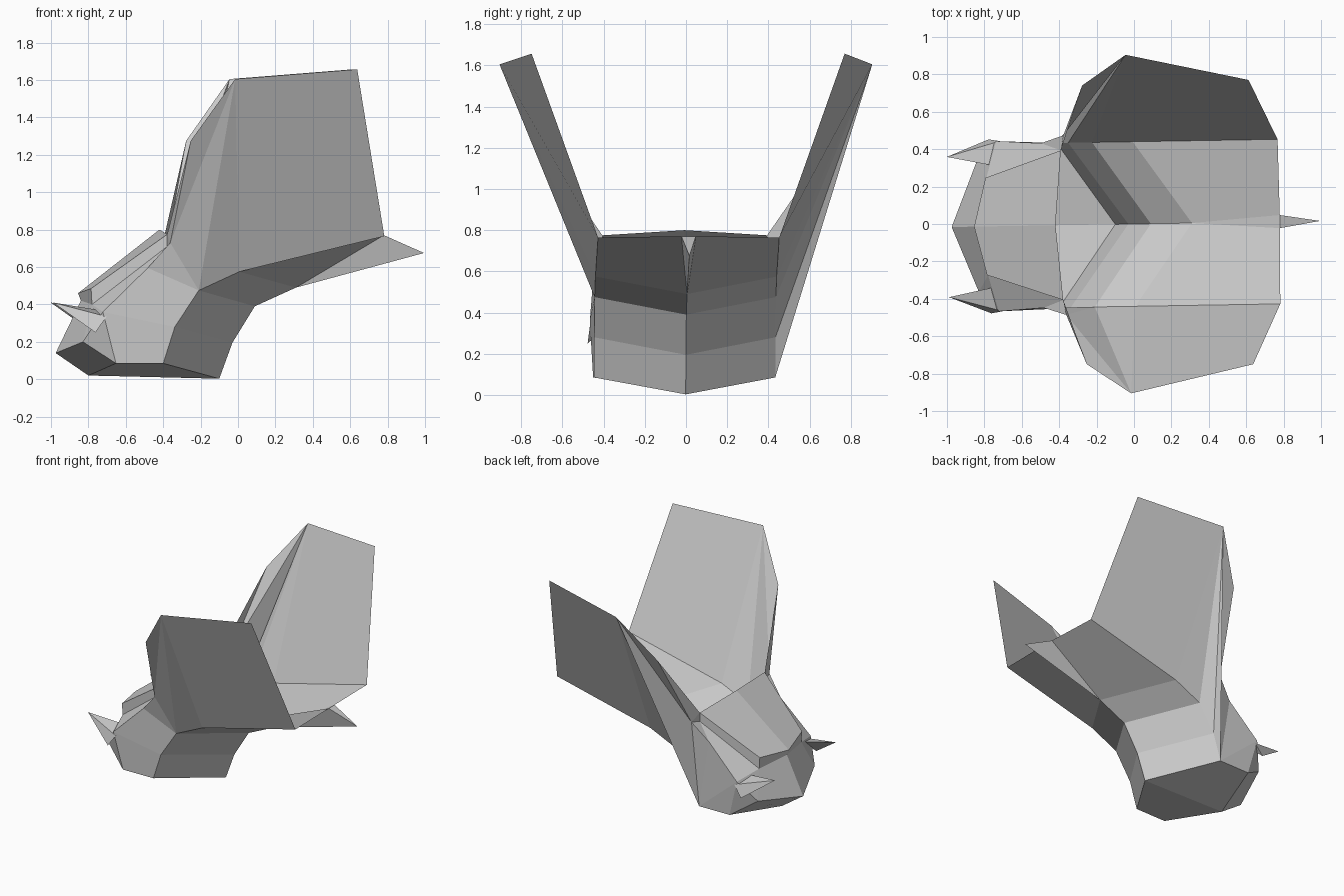
import bpy, bmesh

cube = bpy.data.objects.get("Cube")
if cube:
    bpy.data.objects.remove(cube, do_unlink=True)

grey = bpy.data.materials.new("stone_grey")
grey.use_nodes = True
tone = (0.6, 0.6, 0.6, 1)
grey.diffuse_color = tone
grey.node_tree.nodes["Principled BSDF"].inputs["Base Color"].default_value = tone

TURN = 0.0165  # the whole model is turned very slightly


def part(name, *faces, only=None):
    """Polygons of named points on the +y half, mirrored unless only one side is wanted."""
    bm = bmesh.new()
    made = {}
    for face in faces:
        for p in face:
            if p not in made:
                made[p] = bm.verts.new((p[0], p[1] * (only or 1), p[2]))
        bm.faces.new([made[p] for p in face])
    bmesh.ops.recalc_face_normals(bm, faces=bm.faces)
    mesh = bpy.data.meshes.new(name)
    bm.to_mesh(mesh)
    bm.free()
    mesh.materials.append(grey)
    obj = bpy.data.objects.new(name, mesh)
    bpy.context.collection.objects.link(obj)
    obj.rotation_euler.z = TURN
    if only is None:
        mirror = obj.modifiers.new("mirror", 'MIRROR')
        mirror.use_axis = (False, True, False)


# Throat: lofted between a side profile and a central ridge
side = [(x, 0.44, z) for x, z in
        ((-.407, .085), (-.345, .28), (-.217, .475), (0, .575), (.775, .765))]
ridge = [(x, 0, z) for x, z in ((-.1, .003), (-.03, .195), (.09, .39), (.31, .49))]
keel_rim = (.78, .035, .77)
inner = ridge + [keel_rim]
part("throat", *[(side[i], side[i + 1], inner[i + 1], inner[i]) for i in range(4)])

# Pointed keel at the rear, closed on top
spike_tip, rim_mid = (.995, 0, .675), (.78, 0, .77)
part("rear_spike", (ridge[3], keel_rim, spike_tip),
     (ridge[3], rim_mid, keel_rim), (rim_mid, spike_tip, keel_rim))

# Tall flaring side panels
jaw, fold, corner = side[0], side[3], side[4]
apex, rear_top = (-.03, .905, 1.605), (.625, .76, 1.657)
flap, shoulder = (-.265, .745, 1.275), (-.37, .48, .73)
plate_back = (-.385, .40, .775)
part("side_panel",
     (corner, rear_top, apex, fold), (fold, apex, side[2]),
     (apex, flap, shoulder), (shoulder, flap, plate_back))

# Head side walls: the left one is stretched from the panel tip down to the jaw
jaw_front = (-.66, .44, .085)
cheek, brow = (-.73, .455, .36), (-.49, .44, .595)
part("left_side_wall",
     (apex, side[2], side[1]), (apex, side[1], jaw), (apex, jaw, shoulder),
     (jaw, brow, shoulder), (jaw, cheek, brow), (jaw, jaw_front, cheek), only=1)
part("right_side_wall",
     (apex, side[2], shoulder), (side[2], brow, shoulder),
     (side[2], side[1], cheek, brow), (side[1], jaw, jaw_front, cheek), only=-1)

# Head: cheek, brow, snout and chin
snout_side, snout_mid = (-.835, .35, .2), (-.975, 0, .14)
under_side, under_mid = (-.785, .26, .40), (-.84, 0, .42)
plate_low, chin = (-.385, .40, .71), (-.8, 0, .02)
part("head",
     (jaw_front, snout_side, cheek),
     (cheek, under_side, plate_low, brow),
     (brow, plate_low, shoulder),
     (plate_low, plate_back, shoulder),
     (snout_side, under_side, cheek),
     (snout_mid, under_mid, under_side, snout_side),
     (snout_mid, snout_side, jaw_front, chin),
     (chin, jaw_front, jaw, ridge[0]))

# Raised plate on top of the head
peak, nose, nose_side = (-.42, 0, .8), (-.855, 0, .46), (-.79, .26, .485)
part("head_plate",
     (peak, plate_back, nose_side, nose),
     (plate_back, plate_low, under_side, nose_side),
     (nose, nose_side, under_side, under_mid))

# Small horns on the cheeks
tip, base = (-.995, .375, .41), [(-.71, .455, .335), (-.75, .325, .37), (-.77, .465, .25)]
part("horn", tuple(base), *[(base[i], base[i - 1], tip) for i in range(3)])
